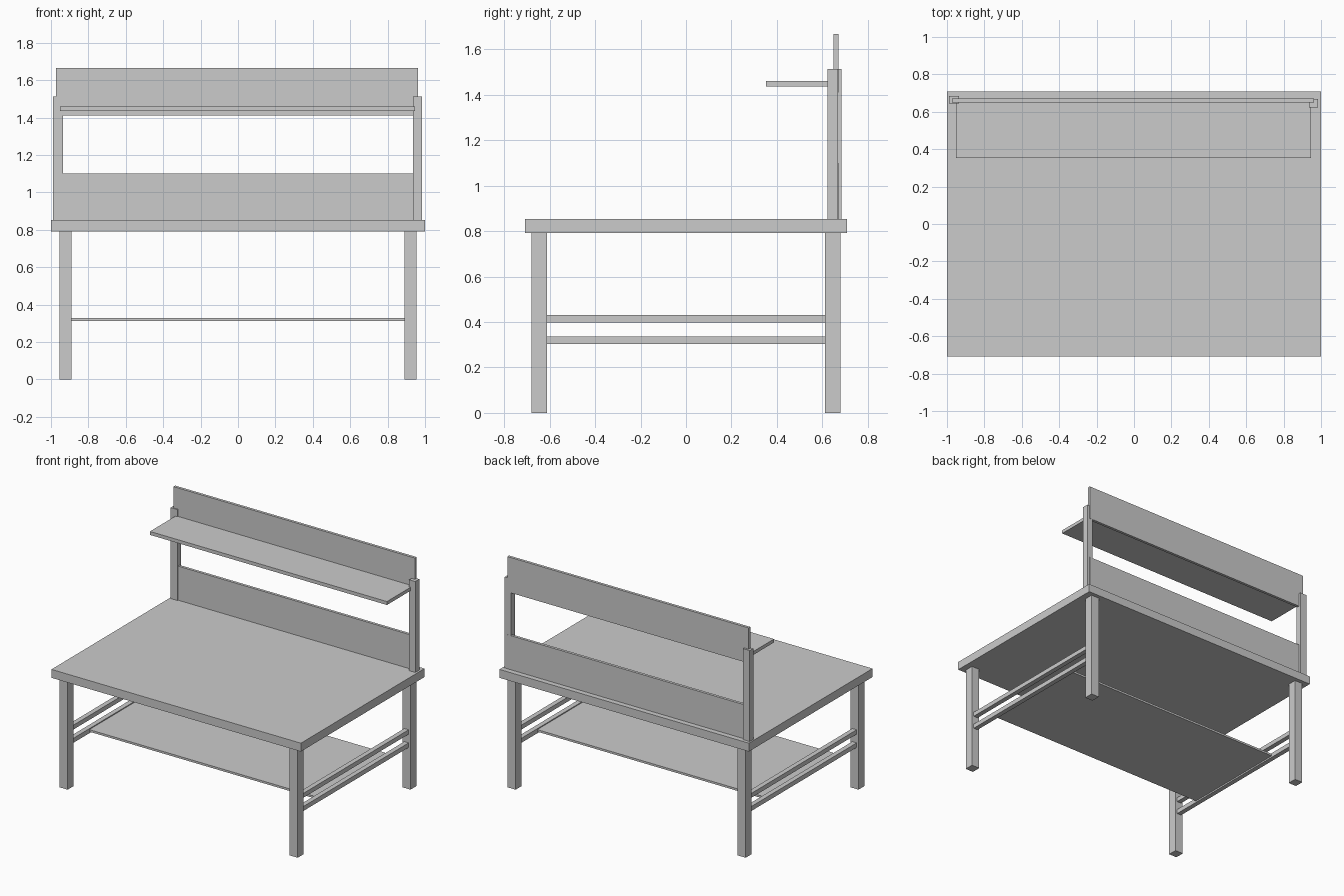
import bpy

if "Cube" in bpy.data.objects:
    bpy.data.objects.remove(bpy.data.objects["Cube"])


def box(name, x, y, z):
    """Axis-aligned box from (min, max) ranges."""
    bpy.ops.mesh.primitive_cube_add(size=1, location=[(a + b) / 2 for a, b in (x, y, z)])
    ob = bpy.context.object
    ob.name = name
    ob.scale = [b - a for a, b in (x, y, z)]
    bpy.ops.object.transform_apply(location=False, rotation=False, scale=True)
    return ob


def mirrored(r, s):
    return r if s > 0 else (-r[1], -r[0])


# Work surface
box("table_top", (-1, 1), (-0.708, 0.708), (0.792, 0.853))

# Legs and side rails
for sx, side in ((-1, "left"), (1, "right")):
    for sy, end in ((-1, "front"), (1, "back")):
        box(f"{end}_{side}_leg", mirrored((0.89, 0.955), sx),
            mirrored((0.612, 0.68), sy), (0, 0.795))
    for level, z in (("lower", (0.302, 0.335)), ("upper", (0.398, 0.43))):
        box(f"{level}_{side}_rail", mirrored((0.905, 0.94), sx), (-0.613, 0.613), z)

# Lower shelf resting between the rails
box("lower_shelf", (-0.907, 0.907), (-0.41, 0.41), (0.313, 0.328))

# Uprights, slightly staggered in depth
box("left_upright", (-0.99, -0.935), (0.643, 0.684), (0.85, 1.512))
box("right_upright", (0.936, 0.985), (0.623, 0.669), (0.85, 1.512))

# Back panels and the upper shelf
box("lower_back_panel", (-0.972, 0.963), (0.65, 0.67), (0.85, 1.10))
box("upper_back_panel", (-0.972, 0.963), (0.65, 0.67), (1.41, 1.666))
box("upper_shelf", (-0.953, 0.947), (0.353, 0.652), (1.435, 1.46))
